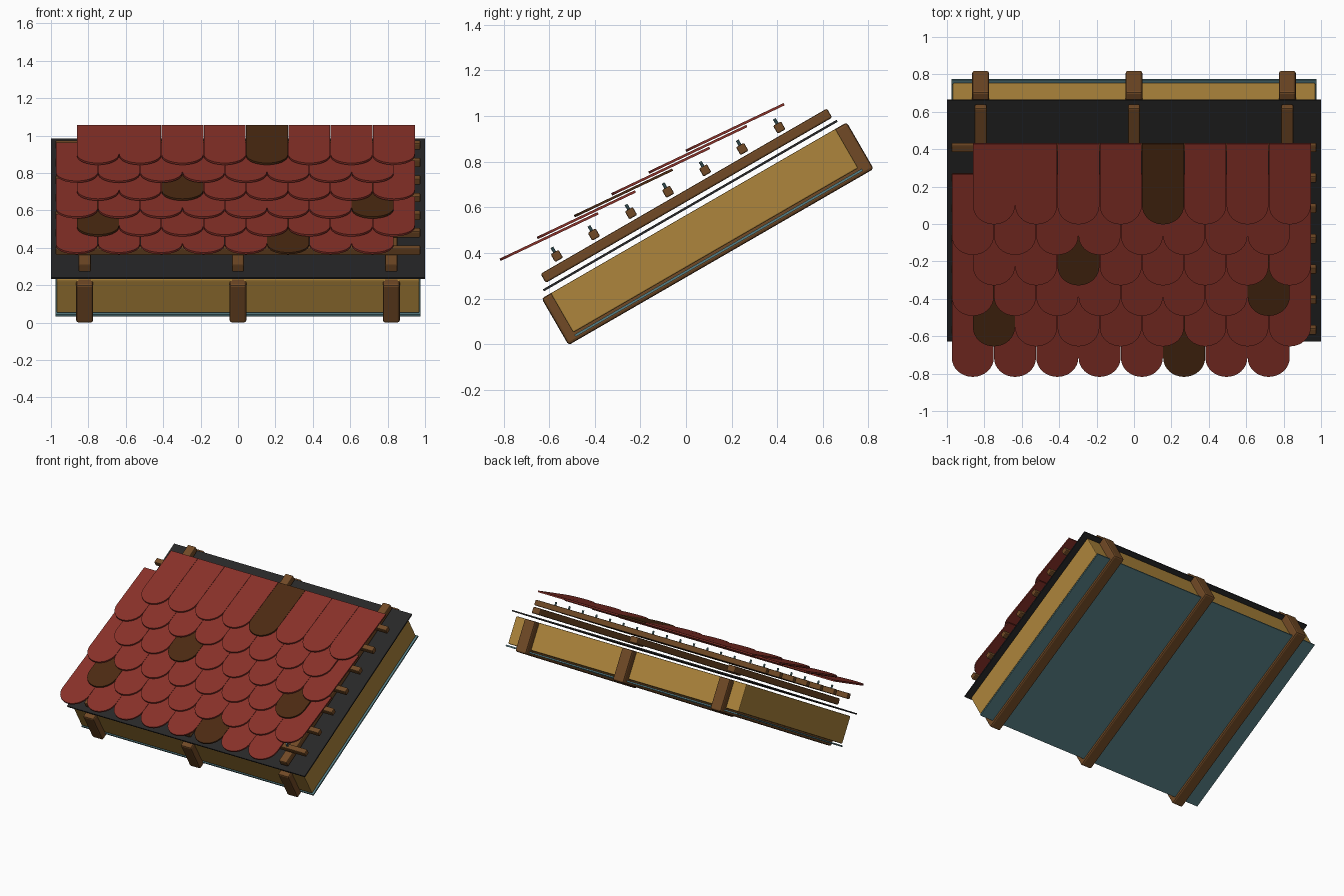
import bpy, bmesh, math
from mathutils import Matrix, Vector

if "Cube" in bpy.data.objects:
    bpy.data.objects.remove(bpy.data.objects["Cube"])

PITCH = math.radians(30)
Y0, Z0 = -0.515, -0.004          # lower eave corner of the rafters
ROOF = Matrix.Translation((0, Y0, Z0)) @ Matrix.Rotation(PITCH, 4, 'X')


def material(name, r, g, b):
    m = bpy.data.materials.new(name)
    m.diffuse_color = (r, g, b, 1)
    m.use_nodes = True
    m.node_tree.nodes["Principled BSDF"].inputs["Base Color"].default_value = m.diffuse_color
    return m


WOOD = material("wood", 0.165, 0.068, 0.019)
INSUL = material("insulation_yellow", 0.42, 0.235, 0.045)
TEAL = material("vapour_teal", 0.09, 0.2, 0.22)
BLACK = material("membrane_black", 0.02, 0.02, 0.021)
RED = material("tile_red", 0.25, 0.031, 0.022)
DARK = material("tile_brown", 0.072, 0.023, 0.006)


def add(name, bm, mat, matrix):
    bmesh.ops.recalc_face_normals(bm, faces=bm.faces)
    me = bpy.data.meshes.new(name)
    bm.to_mesh(me)
    bm.free()
    me.materials.append(mat)
    ob = bpy.data.objects.new(name, me)
    ob.matrix_world = matrix
    bpy.context.collection.objects.link(ob)
    return ob


def slab(name, x, s, t, mat, bevel=0.0):
    """Box given by x, up-slope and normal ranges in the roof plane."""
    bm = bmesh.new()
    bmesh.ops.create_cube(bm, size=1)
    size = Vector((x[1] - x[0], s[1] - s[0], t[1] - t[0]))
    mid = Vector((x[0] + x[1], s[0] + s[1], t[0] + t[1])) / 2
    bmesh.ops.scale(bm, vec=size, verts=bm.verts)
    bmesh.ops.translate(bm, vec=mid, verts=bm.verts)
    if bevel:
        bmesh.ops.bevel(bm, geom=bm.edges[:], offset=bevel, segments=2,
                        profile=0.5, affect='EDGES')
    return add(name, bm, mat, ROOF)


def tile(name, x, y, z, mat):
    """Beaver-tail tile: straight sides with a half-round lower end."""
    r, length, thick = 0.112, 0.476, 0.011
    pts = [(r, length), (-r, length)]
    for i in range(17):
        a = math.pi + math.pi * i / 16
        pts.append((r * math.cos(a), r + r * math.sin(a)))
    bm = bmesh.new()
    face = bm.faces.new([bm.verts.new((px, py, -thick / 2)) for px, py in pts])
    ext = bmesh.ops.extrude_face_region(bm, geom=[face])
    verts = [v for v in ext["geom"] if isinstance(v, bmesh.types.BMVert)]
    bmesh.ops.translate(bm, vec=(0, 0, thick), verts=verts)
    return add(name, bm, mat, Matrix.Translation((x, y, z))
               @ Matrix.Rotation(math.radians(25.4), 4, 'X'))


# Sheets and insulation
slab("vapour_barrier", (-0.975, 0.975), (0.045, 1.5), (0.016, 0.027), TEAL)
slab("insulation", (-0.97, 0.97), (0.045, 1.488), (0.037, 0.236), INSUL, 0.006)
slab("membrane", (-1, 1), (0.025, 1.512), (0.258, 0.268), BLACK)

# Rafters and counter battens
BEAMS = (-0.82, 0, 0.82)
for i, x in enumerate(BEAMS):
    slab(f"rafter_{i}", (x - 0.045, x + 0.045), (0, 1.545), (0, 0.236), WOOD, 0.012)
    slab(f"counter_batten_{i}", (x - 0.033, x + 0.033), (0.05, 1.5),
         (0.286, 0.332), WOOD, 0.008)

# Tile battens with a nail over every counter batten
for j in range(7):
    s = 0.151 + 0.1877 * j
    slab(f"batten_{j}", (-0.975, 0.975), (s - 0.02, s + 0.02), (0.344, 0.384),
         WOOD, 0.006)
    for i, x in enumerate(BEAMS):
        bm = bmesh.new()
        bmesh.ops.create_cone(bm, cap_ends=True, segments=10, radius1=0.007,
                              radius2=0.007, depth=0.06)
        add(f"nail_{j}_{i}", bm, TEAL,
            ROOF @ Matrix.Translation((x, s, 0.378)))

# Six overlapping rows of tiles, every other row shifted half a tile
BROWN = {(0, 5), (1, 0), (2, 7), (3, 2), (5, 4)}
for row in range(6):
    for k in range(8):
        x = -0.862 + 0.226 * k + (0.113 if row % 2 else 0)
        tile(f"roof_tile_{row}_{k}", x, -0.815 + 0.163 * row, 0.37 + 0.0956 * row,
             DARK if (row, k) in BROWN else RED)
